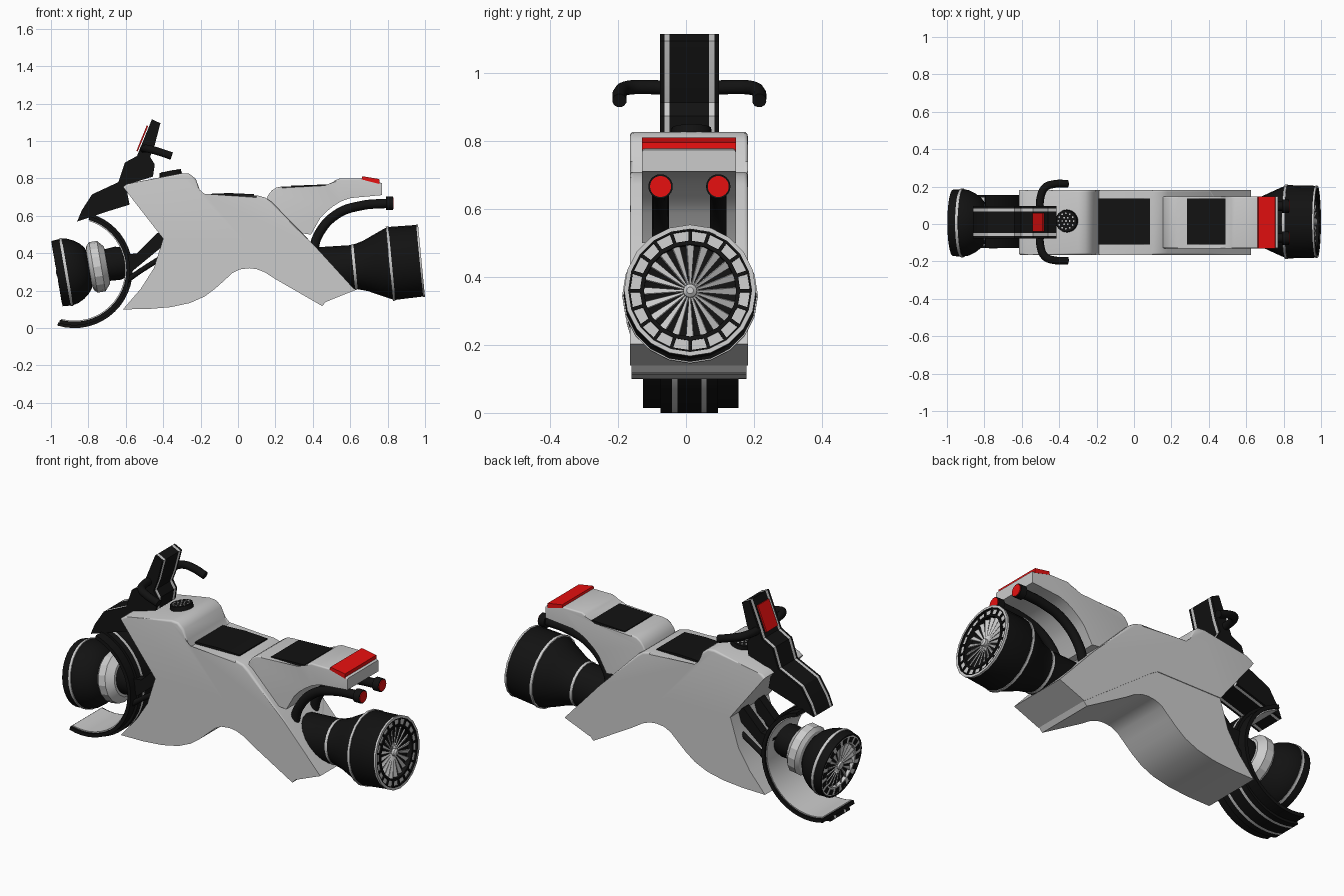
import bpy, bmesh, math
from mathutils import Vector, Matrix

if "Cube" in bpy.data.objects:
    bpy.data.objects.remove(bpy.data.objects["Cube"])

C = 0.01  # y of the centre line


def material(name, rgb):
    m = bpy.data.materials.new(name)
    m.diffuse_color = (*rgb, 1)
    m.use_nodes = True
    m.node_tree.nodes["Principled BSDF"].inputs["Base Color"].default_value = m.diffuse_color
    return m


BLACK = material("black", (0.006, 0.006, 0.006))
RED = material("red", (0.8, 0.005, 0.005))


def finish(name, bm, mat=None, angle=35, loc=(0, 0, 0), tilt=0):
    bmesh.ops.recalc_face_normals(bm, faces=bm.faces)
    me = bpy.data.meshes.new(name)
    bm.to_mesh(me)
    bm.free()
    ob = bpy.data.objects.new(name, me)
    bpy.context.collection.objects.link(ob)
    ob.location, ob.rotation_euler = loc, (0, tilt, 0)
    if mat:
        me.materials.append(mat)
    bpy.ops.object.select_all(action='DESELECT')
    ob.select_set(True)
    bpy.context.view_layer.objects.active = ob
    bpy.ops.object.shade_smooth_by_angle(angle=math.radians(angle))
    return ob


def prism(name, pts, y0, y1, mat=None, round_edges=0, size=0.03, angle=35):
    """Side profile (x, z) extruded across y; the first cap edges can be rounded."""
    bm = bmesh.new()
    caps = [[bm.verts.new((x, y, z)) for x, z in pts] for y in (y0, y1)]
    n = len(pts)
    for cap in caps:
        bm.faces.new(cap)
    for i in range(n):
        j = (i + 1) % n
        bm.faces.new((caps[0][i], caps[0][j], caps[1][j], caps[1][i]))
    edges = [bm.edges.get((cap[i], cap[i + 1])) for cap in caps for i in range(round_edges)]
    if edges:
        bmesh.ops.bevel(bm, geom=edges, offset=size, segments=4, profile=0.5,
                        affect='EDGES', clamp_overlap=True)
    return finish(name, bm, mat, angle)


def striped(name, pts, half, stripe, width, angle=35):
    """Black prism with two grey stripes running round it."""
    a, b = C - stripe, C + stripe
    cuts = [C - half, a - width, a, b, b + width, C + half]
    for i in range(5):
        prism(f"{name}_{i}", pts, cuts[i], cuts[i + 1], None if i % 2 else BLACK, angle=angle)


def lathe(name, prof, loc, tilt, mat=None, sides=32, closed=False, angle=35):
    """(x, radius) profile turned about the local x axis."""
    bm = bmesh.new()
    rings = [[bm.verts.new((x, r * math.sin(t), r * math.cos(t)))
              for t in (math.tau * k / sides for k in range(sides))] for x, r in prof]
    for i in range(len(prof) if closed else len(prof) - 1):
        p, q = rings[i], rings[(i + 1) % len(prof)]
        for k in range(sides):
            m = (k + 1) % sides
            bm.faces.new((p[k], p[m], q[m], q[k]))
    bmesh.ops.remove_doubles(bm, verts=bm.verts, dist=1e-5)
    return finish(name, bm, mat, angle, loc, tilt)


def band(name, x, r, w, loc, tilt, sides, thick=0.012):
    lathe(name, [(x - w, r), (x + w, r), (x + w, r - thick), (x - w, r - thick)],
          loc, tilt, None, sides, True)


def radial_boxes(name, n, x, r0, r1, w0, w1, depth, twist, loc, tilt, mat=None):
    """Ring of tapered, twisted plates: fan blades or spokes."""
    bm = bmesh.new()
    for k in range(n):
        rot = Matrix.Rotation(math.tau * k / n, 4, 'X')
        geo = bmesh.ops.create_cube(bm, size=1)['verts']
        for v in geo:
            top = v.co.z > 0
            v.co = Vector((v.co.x * depth, v.co.y * (w1 if top else w0), r1 if top else r0))
            v.co = rot @ (Matrix.Rotation(twist, 4, 'Z') @ v.co + Vector((x, 0, 0)))
    finish(name, bm, mat, 20, loc, tilt)


def tube(name, pts, r, mat):
    cu = bpy.data.curves.new(name, 'CURVE')
    cu.dimensions, cu.bevel_depth, cu.bevel_resolution = '3D', r, 4
    cu.use_fill_caps, cu.resolution_u = True, 8
    sp = cu.splines.new('BEZIER')
    sp.bezier_points.add(len(pts) - 1)
    for p, co in zip(sp.bezier_points, pts):
        p.co, p.handle_left_type, p.handle_right_type = co, 'AUTO', 'AUTO'
    ob = bpy.data.objects.new(name, cu)
    bpy.context.collection.objects.link(ob)
    cu.materials.append(mat)


# main body: upper shell and lower belly meeting at the side seam
prism("upper_body", [(-.615, .755), (-.595, .77), (-.56, .778), (-.30, .828), (-.26, .825), (-.225, .797),
                     (-.205, .74), (-.187, .706), (.10, .71), (.145, .698), (.18, .674), (.406, .444),
                     (.626, .203), (.47, .14), (.04, .455), (0, .478), (-.40, .478)],
      C - .175, C + .172, round_edges=11, size=.04)
prism("belly", [(-.40, .478), (0, .478), (.04, .455), (.47, .14), (.45, .118), (.20, .262), (.144, .298),
                (.10, .315), (.06, .32), (.01, .314), (-.03, .294), (-.075, .253), (-.123, .21), (-.18, .168),
                (-.257, .134), (-.36, .112), (-.48, .102), (-.615, .10), (-.52, .21), (-.45, .32)],
      C - .171, C + .168)

# tail with its stop light
prism("tail", [(.15, .68), (.16, .71), (.18, .735), (.205, .751), (.235, .757), (.465, .754), (.49, .765),
               (.52, .79), (.545, .8), (.67, .80), (.77, .775), (.77, .711), (.60, .695), (.55, .677),
               (.51, .652), (.47, .62), (.44, .588), (.39, .50), (.25, .52)],
      C - .14, C + .137, round_edges=10, size=.008)
prism("stop_light", [(.66, .795), (.665, .812), (.755, .797), (.757, .77)], C - .14, C + .138, RED)

# seats
prism("seat", [(-.19, .70), (-.19, .716), (-.05, .722), (.086, .716), (.086, .70)], C - .12, C + .127, BLACK)
prism("rear_seat", [(.283, .745), (.283, .761), (.49, .769), (.49, .745)], C - .12, C + .127, BLACK)

# fuel cap with a perforated top
cap = (-.36, .016, .822)
bm = bmesh.new()
bmesh.ops.create_cone(bm, cap_ends=True, segments=32, radius1=.062, radius2=.058, depth=.036)
finish("fuel_cap", bm, BLACK, 35, cap, -.19)
bm = bmesh.new()
for count, r in ((1, 0), (6, .02), (12, .042)):
    for k in range(count):
        t = math.tau * k / count
        bmesh.ops.create_cone(bm, cap_ends=True, segments=8, radius1=.005, radius2=.005, depth=.04,
                              matrix=Matrix.Translation((r * math.cos(t), r * math.sin(t), 0)))
finish("cap_dots", bm, None, 35, cap, -.19)

# steering neck, headlight and handlebars
striped("neck", [(-.86, .57), (-.835, .63), (-.78, .715), (-.64, .78), (-.605, .885), (-.54, .92), (-.46, 1.117),
                 (-.415, 1.095), (-.445, .98), (-.47, .915), (-.445, .875), (-.455, .81), (-.60, .765),
                 (-.58, .66), (-.71, .62)], .087, .058, .016, 20)
prism("headlight", [(-.536, .945), (-.543, .948), (-.488, 1.083), (-.48, 1.08)], C - .05, C + .05, RED)
for s, side in ((-1, "right"), (1, "left")):
    tube(f"handlebar_{side}", [(x, C + s * y, z) for x, y, z in
         ((-.5, .03, .955), (-.5, .13, .96), (-.475, .185, .957), (-.43, .203, .945), (-.355, .206, .92))], .021, BLACK)
    # struts from the hub to the body
    prism(f"strut_{side}", [(-.62, .39), (-.54, .40), (-.43, .51), (-.38, .49), (-.40, .44), (-.57, .30)],
          C + s * .07 - .025, C + s * .07 + .025, BLACK)
    tube(f"lower_strut_{side}", [(-.6, C + s * .1, .25), (-.53, C + s * .1, .30), (-.42, C + s * .1, .37)], .014, BLACK)
    # exhaust pipes with red ends
    y = C + s * .085
    tube(f"exhaust_{side}", [(.40, y, .40), (.43, y, .50), (.53, y, .61), (.66, y, .655), (.80, y, .667)], .025, BLACK)
    lathe(f"exhaust_tip_{side}", [(-.02, 0), (-.02, .036), (.018, .036), (.018, 0)], (.81, y, .667), 0, BLACK, 24)
    lathe(f"exhaust_light_{side}", [(.01, 0), (.01, .031), (.022, .031), (.022, 0)], (.81, y, .667), 0, RED, 24)


# curved front guard: wide band, grey lining and striped outer rib
def arc(r0, r1, a0, a1, n=24):
    ring = [(r, math.radians(a0 + (a1 - a0) * k / n)) for r, ks in ((r1, range(n + 1)), (r0, range(n, -1, -1))) for k in ks]
    return [(-.875 + r * math.cos(t), .312 + r * math.sin(t)) for r, t in ring]


prism("guard_band", arc(.278, .298, -106, 74), C - .137, C + .145, BLACK)
prism("guard_lining", arc(.272, .279, -105, 73), C - .125, C + .133)
striped("guard_rib", arc(.295, .312, -107, 76), .085, .035, .016)

# rear turbine
rear, rt, N = (.98, .012, .361), -.096, 20
lathe("rear_turbine", [(-.57, 0), (-.57, .125), (-.36, .118), (-.30, .135), (-.235, .165), (-.165, .196), (0, .192),
                       (0, .177), (-.03, .176), (-.04, 0)], rear, rt, BLACK, N)
for i, (x, r, w) in enumerate(((-.36, .122, .007), (-.165, .2, .007), (-.004, .1945, .005))):
    band(f"rear_band_{i}", x, r, w, rear, rt, N)
lathe("rear_cell_ring", [(-.035, .146), (-.01, .146), (-.01, .177), (-.035, .177)], rear, rt, None, N)
lathe("rear_inner_ring", [(-.04, .136), (-.003, .136), (-.003, .148), (-.04, .148)], rear, rt, BLACK, N, True)
radial_boxes("rear_spokes", N, -.012, .14, .18, .01, .01, .018, 0, rear, rt, BLACK)
radial_boxes("rear_blades", N, -.024, .015, .136, .004, .024, .006, .5, rear, rt)
lathe("rear_hub", [(-.04, .02), (-.008, .02), (0, .01), (0, 0)], rear, rt, None, 16)

# front intake bowl, collar and hub
front, ft = (-.968, .006, .291), -.17
lathe("front_intake", [(.02, 0), (.02, .165), (0, .168), (0, .177), (.05, .181), (.085, .175), (.12, .158),
                       (.15, .135), (.17, .11), (.18, .08), (.18, 0)], front, ft, BLACK)
band("intake_band", .05, .184, .007, front, ft, 32)
lathe("collar", [(.165, .07), (.18, .12), (.197, .137), (.24, .137), (.272, .1), (.275, .06)], front, ft, None, 16, angle=20)
lathe("front_hub", [(.26, 0), (.26, .085), (.33, .09), (.40, .07), (.40, 0)], front, ft, BLACK, 24)
radial_boxes("intake_blades", 18, .012, .02, .118, .004, .022, .006, -.5, front, ft)
lathe("intake_face_ring", [(.02, .122), (.002, .122), (.002, .168), (.02, .168)], front, ft)
radial_boxes("intake_cells", 16, .003, .13, .16, .03, .036, .008, 0, front, ft, BLACK)
lathe("intake_hub", [(.02, .024), (0, .022), (-.004, 0)], front, ft, None, 16)
